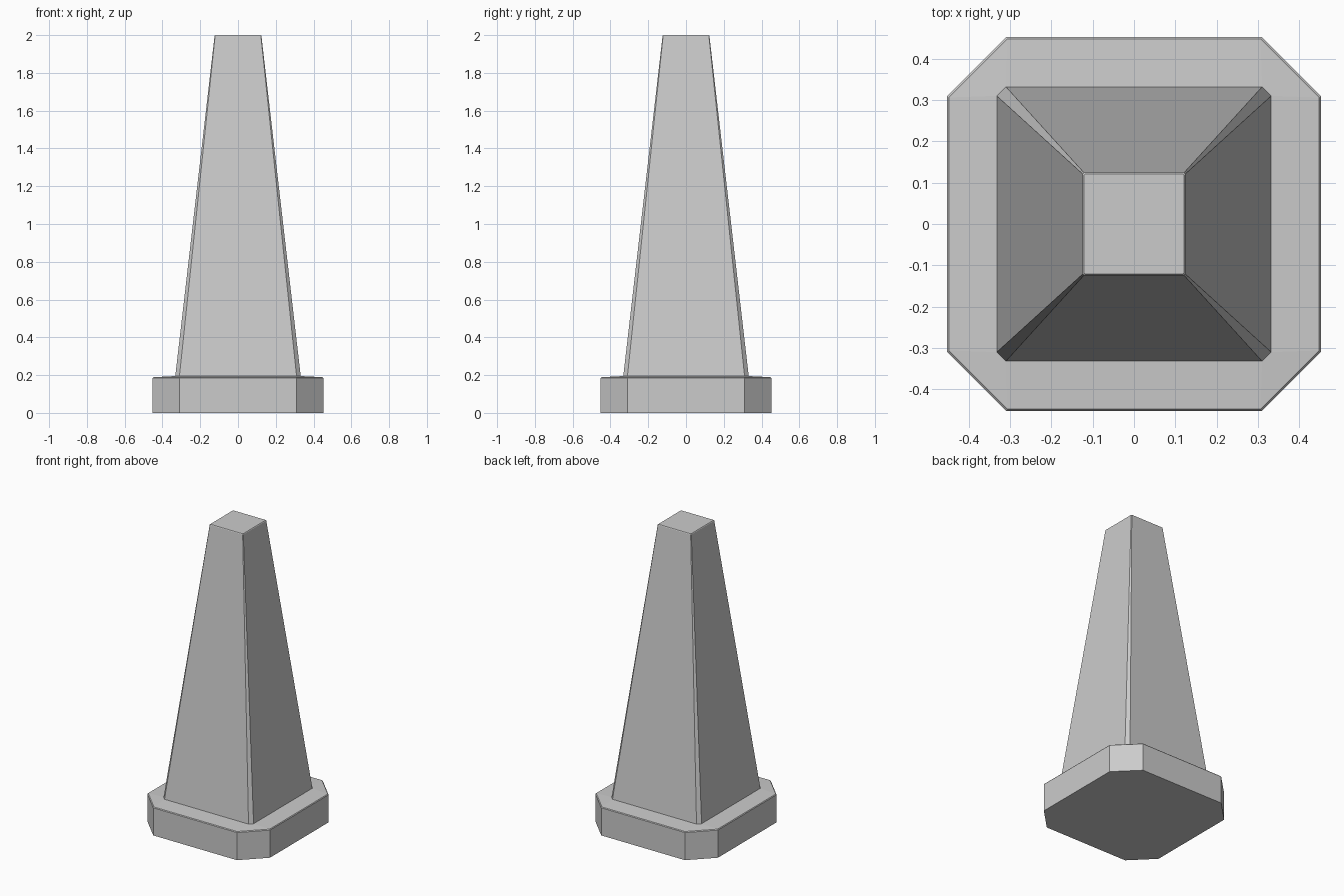
import bpy, bmesh

if "Cube" in bpy.data.objects:
    bpy.data.objects.remove(bpy.data.objects["Cube"])


def ring(bm, half, cut, z):
    """Square loop with chamfered corners, counter-clockwise."""
    k = half - cut
    pts = [(half, -k), (half, k), (k, half), (-k, half),
           (-half, k), (-half, -k), (-k, -half), (k, -half)]
    return [bm.verts.new((x, y, z)) for x, y in pts]


def loft(name, sections):
    """Closed shell through a stack of chamfered square sections."""
    bm = bmesh.new()
    rings = [ring(bm, *s) for s in sections]
    for a, b in zip(rings, rings[1:]):
        for i in range(8):
            j = (i + 1) % 8
            bm.faces.new((a[i], a[j], b[j], b[i]))
    bm.faces.new(rings[0][::-1])
    bm.faces.new(rings[-1])
    mesh = bpy.data.meshes.new(name)
    bm.to_mesh(mesh)
    bm.free()
    obj = bpy.data.objects.new(name, mesh)
    bpy.context.collection.objects.link(obj)
    return obj


# One continuous cone: (half width, corner cut, height)
loft("traffic_cone", [
    (0.452, 0.143, 0.0),     # foot plate underside
    (0.452, 0.143, 0.184),   # foot plate side
    (0.448, 0.142, 0.189),   # small softened rim
    (0.332, 0.022, 0.195),   # plate top meets the shaft
    (0.124, 0.003, 1.996),   # tapered shaft
    (0.121, 0.003, 2.0),     # flat tip
])
